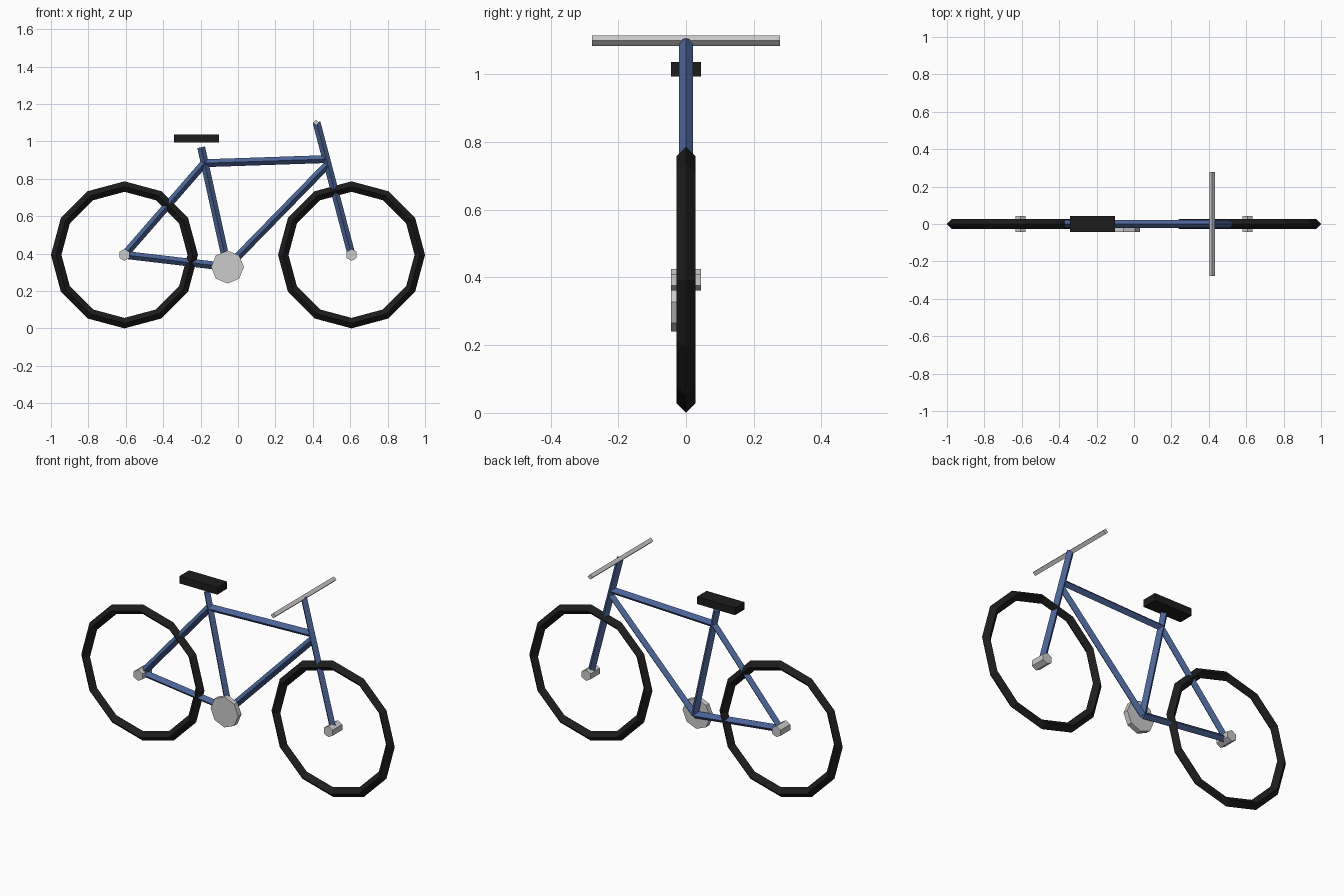
import bpy
from math import pi, sin, cos
from mathutils import Vector

if "Cube" in bpy.data.objects:
    bpy.data.objects.remove(bpy.data.objects["Cube"])


def material(name, rgb):
    m = bpy.data.materials.new(name)
    m.diffuse_color = (*rgb, 1)
    m.use_nodes = True
    m.node_tree.nodes["Principled BSDF"].inputs["Base Color"].default_value = m.diffuse_color
    return m


blue = material("frame_blue", (0.07, 0.13, 0.32))
black = material("rubber_black", (0.012, 0.012, 0.012))


def finish(name, mat=None):
    ob = bpy.context.object
    ob.name = name
    if mat:
        ob.data.materials.append(mat)
    return ob


def bar(name, a, b, r, mat=None, sides=4):
    """Prism from a to b, with one corner pointing up along its length."""
    a, b = Vector(a), Vector(b)
    d = b - a
    bpy.ops.mesh.primitive_cylinder_add(
        vertices=sides, radius=r, depth=d.length, location=(a + b) / 2,
        rotation=d.to_track_quat('Z', 'Y').to_euler())
    return finish(name, mat)


def tyre(name, x, z, major, minor, steps=12):
    """Twelve-sided ring with a diamond section."""
    profile = [(major + minor, 0), (major, minor), (major - minor, 0), (major, -minor)]
    verts = [(r * cos(i * 2 * pi / steps), y, r * sin(i * 2 * pi / steps))
             for i in range(steps) for r, y in profile]
    faces = [(i * 4 + j, i * 4 + (j + 1) % 4,
              (i + 1) % steps * 4 + (j + 1) % 4, (i + 1) % steps * 4 + j)
             for i in range(steps) for j in range(4)]
    me = bpy.data.meshes.new(name)
    me.from_pydata(verts, [], [f[::-1] for f in faces])
    me.materials.append(black)
    ob = bpy.data.objects.new(name, me)
    ob.location = (x, 0, z)
    bpy.context.collection.objects.link(ob)


# Wheels and hubs
AXLE = 0.393
for side, x in (("rear", -0.607), ("front", 0.607)):
    tyre(side + "_tyre", x, AXLE, 0.365, 0.028)
    bar(side + "_hub", (x, -0.044, AXLE), (x, 0.044, AXLE), 0.032, sides=6)

# Frame tubes
rear = (-0.607, 0, AXLE)
front = (0.607, 0, AXLE)
crank = (-0.056, 0, 0.328)
seat_joint = (-0.18, 0, 0.883)
head = (0.472, 0, 0.905)
for name, a, b in (
        ("seat_tube", crank, (-0.197, 0, 0.968)),
        ("top_tube", seat_joint, head),
        ("down_tube", crank, (0.478, 0, 0.875)),
        ("chain_stay", rear, crank),
        ("seat_stay", rear, seat_joint),
        ("fork", front, (0.42, 0, 1.101))):
    bar(name, a, b, 0.021, blue)

# Handlebar
bar("handlebar", (0.418, -0.277, 1.1), (0.418, 0.277, 1.1), 0.0155)

# Chainring on the near side
bar("chainring", (-0.056, -0.044, 0.328), (-0.056, -0.014, 0.328), 0.088, sides=8)

# Seat
bpy.ops.mesh.primitive_cube_add(size=1, location=(-0.222, 0, 1.015))
seat = finish("seat", black)
seat.scale = (0.242, 0.088, 0.042)
